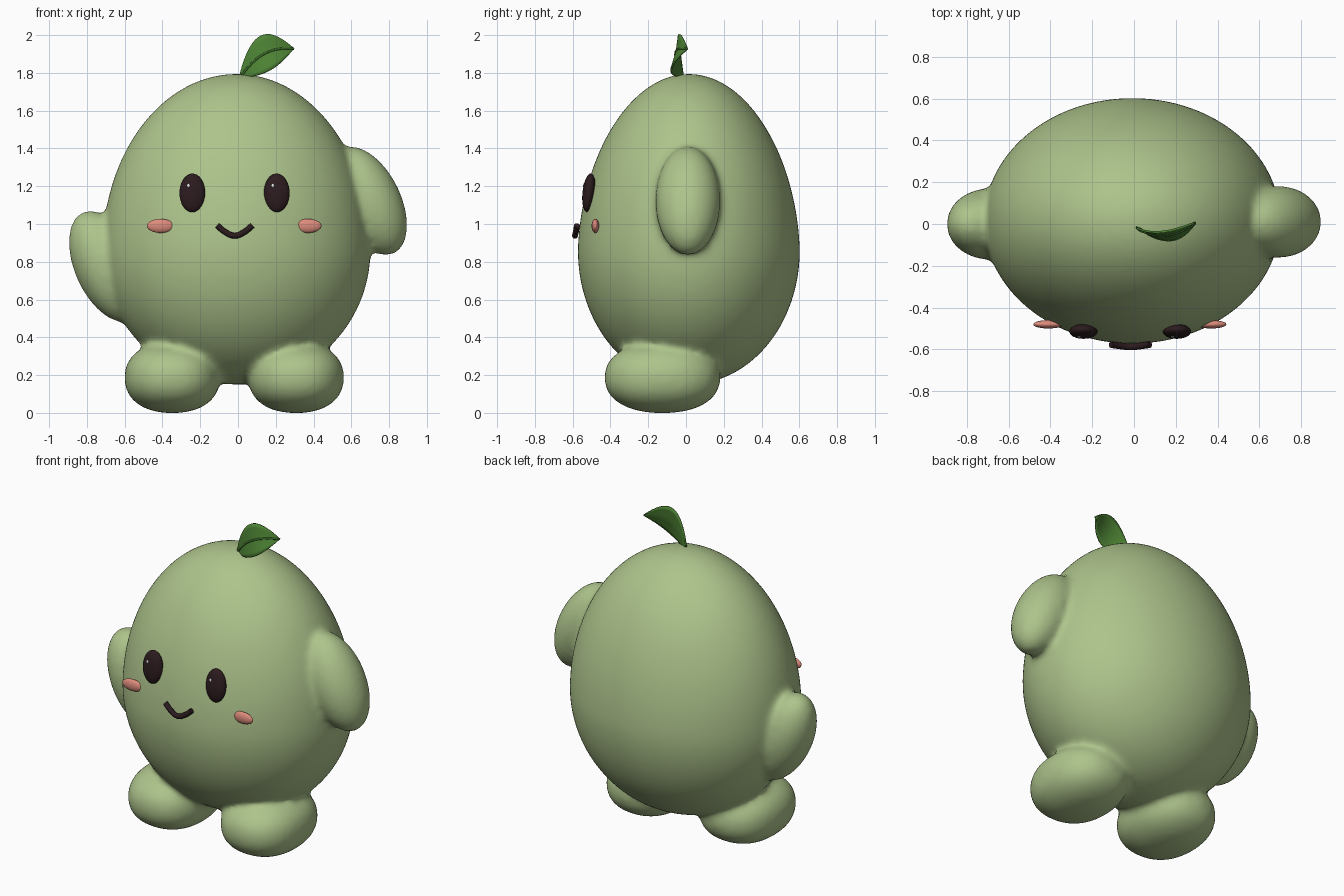
import bpy, bmesh, math
from mathutils import Matrix, Vector

if "Cube" in bpy.data.objects:
    bpy.data.objects.remove(bpy.data.objects["Cube"])


def material(name, rgb):
    m = bpy.data.materials.new(name)
    m.diffuse_color = (*rgb, 1)
    m.use_nodes = True
    m.node_tree.nodes["Principled BSDF"].inputs["Base Color"].default_value = m.diffuse_color
    return m


SKIN = material("soft green", (0.42, 0.55, 0.26))
LEAF = material("leaf green", (0.075, 0.23, 0.035))
VEIN = material("dark leaf green", (0.05, 0.16, 0.025))
DARK = material("dark brown", (0.025, 0.011, 0.013))
BLUSH = material("blush pink", (0.72, 0.26, 0.2))
WHITE = material("white", (0.9, 0.9, 0.9))


def make_object(name, bm, mat):
    me = bpy.data.meshes.new(name)
    bm.to_mesh(me)
    bm.free()
    me.materials.append(mat)
    me.polygons.foreach_set("use_smooth", [True] * len(me.polygons))
    ob = bpy.data.objects.new(name, me)
    bpy.context.collection.objects.link(ob)
    return ob


def add_blob(bm, centre, radii, tilt_y=0, tilt_x=0, power=2.0, seg=32):
    """Ellipsoid; a power above 2 makes it boxier."""
    verts = bmesh.ops.create_uvsphere(bm, u_segments=seg, v_segments=seg // 2, radius=1)["verts"]
    rot = Matrix.Rotation(math.radians(tilt_y), 3, 'Y') @ Matrix.Rotation(math.radians(tilt_x), 3, 'X')
    for v in verts:
        n = sum(abs(c) ** power for c in v.co) ** (1 / power)
        p = v.co / n
        v.co = rot @ Vector([p[i] * radii[i] for i in range(3)]) + Vector(centre)
    return verts


def blob(name, mat, *args, **kw):
    bm = bmesh.new()
    add_blob(bm, *args, **kw)
    return make_object(name, bm, mat)


def tube(name, mat, points, radius):
    cu = bpy.data.curves.new(name, 'CURVE')
    cu.dimensions = '3D'
    cu.bevel_depth = radius
    cu.bevel_resolution = 3
    cu.resolution_u = 6
    cu.use_fill_caps = True
    sp = cu.splines.new('BEZIER')
    sp.bezier_points.add(len(points) - 1)
    for bp, p in zip(sp.bezier_points, points):
        bp.co = p
        bp.handle_left_type = bp.handle_right_type = 'AUTO'
    cu.materials.append(mat)
    ob = bpy.data.objects.new(name, cu)
    bpy.context.collection.objects.link(ob)
    return ob


# Egg-shaped body, arms and feet, fused into one soft skin
bm = bmesh.new()
for v in add_blob(bm, (0, 0, 0), (1, 1, 1), seg=96):
    x, y, z = v.co
    pinch = 1 - 0.05 * max(z, 0)
    v.co = (x * 0.71 - 0.008, y * 0.588 * pinch + 0.015, 0.86 + z * (0.935 if z > 0 else 0.71))
add_blob(bm, (0.692, 0.01, 1.122), (0.17, 0.172, 0.31), tilt_y=-26, seg=48)   # lowered arm
add_blob(bm, (-0.695, 0.0, 0.775), (0.17, 0.17, 0.315), tilt_y=-24, seg=48)   # other arm
for x in (-0.348, 0.308):                                                    # feet
    add_blob(bm, (x, -0.125, 0.187), (0.253, 0.307, 0.188), power=2.25, seg=48)
body = make_object("body_with_limbs", bm, SKIN)
fuse = body.modifiers.new("fuse", 'REMESH')
fuse.mode = 'VOXEL'
fuse.voxel_size = 0.018
fuse.use_smooth_shade = True
soften = body.modifiers.new("soften", 'SMOOTH')
soften.factor = 0.5
soften.iterations = 12

# Eyes with glints, and cheeks
for side, ex, cx in (("left", -0.242, -0.41), ("right", 0.205, 0.37)):
    blob(side + "_eye", DARK, (ex, -0.514, 1.165), (0.068, 0.034, 0.103), tilt_x=-6)
    blob(side + "_eye_glint", WHITE, (ex - 0.02, -0.541, 1.203), (0.008, 0.004, 0.011), seg=12)
    blob(side + "_cheek", BLUSH, (cx, -0.48, 0.99), (0.072, 0.02, 0.037))

# Smile
tube("mouth", DARK, [(-0.11, -0.577, 0.992), (-0.068, -0.583, 0.958), (-0.017, -0.588, 0.938),
                     (0.034, -0.583, 0.958), (0.076, -0.577, 0.992)], 0.016)


# Leaf: a cupped sheet swept between an upper and a lower edge
def bezier(pts, t):
    pts = [Vector(p) for p in pts]
    while len(pts) > 1:
        pts = [a.lerp(b, t) for a, b in zip(pts, pts[1:])]
    return pts[0]


UPPER = [(0.005, -0.015, 1.775), (0.07, -0.05, 2.03), (0.15, -0.05, 2.06), (0.295, 0.008, 1.928)]
MIDDLE = [(0.012, -0.015, 1.775), (0.09, -0.06, 1.89), (0.17, -0.075, 1.94), (0.295, 0.008, 1.928)]
LOWER = [(0.02, -0.02, 1.775), (0.14, -0.10, 1.78), (0.22, -0.105, 1.83), (0.295, 0.008, 1.928)]
N, M = 18, 8
bm = bmesh.new()
grid = []
for i in range(N + 1):
    t = i / N
    rail = [bezier(c, t) for c in (UPPER, MIDDLE, LOWER)]
    row = []
    for j in range(M + 1):
        s = j / M * 2
        p = rail[0].lerp(rail[1], s) if s < 1 else rail[1].lerp(rail[2], s - 1)
        row.append(bm.verts.new(p))
    grid.append(row)
for a, b in zip(grid, grid[1:]):
    for j in range(M):
        bm.faces.new((a[j], a[j + 1], b[j + 1], b[j]))
bmesh.ops.remove_doubles(bm, verts=bm.verts, dist=0.0005)
bmesh.ops.recalc_face_normals(bm, faces=bm.faces)
leaf = make_object("leaf", bm, LEAF)
thick = leaf.modifiers.new("thickness", 'SOLIDIFY')
thick.thickness = 0.01
thick.offset = 0

# Midrib running along the leaf
tube("leaf_vein", VEIN, [bezier(MIDDLE, t / 6) + Vector((0, -0.005, 0)) for t in range(7)], 0.006)
